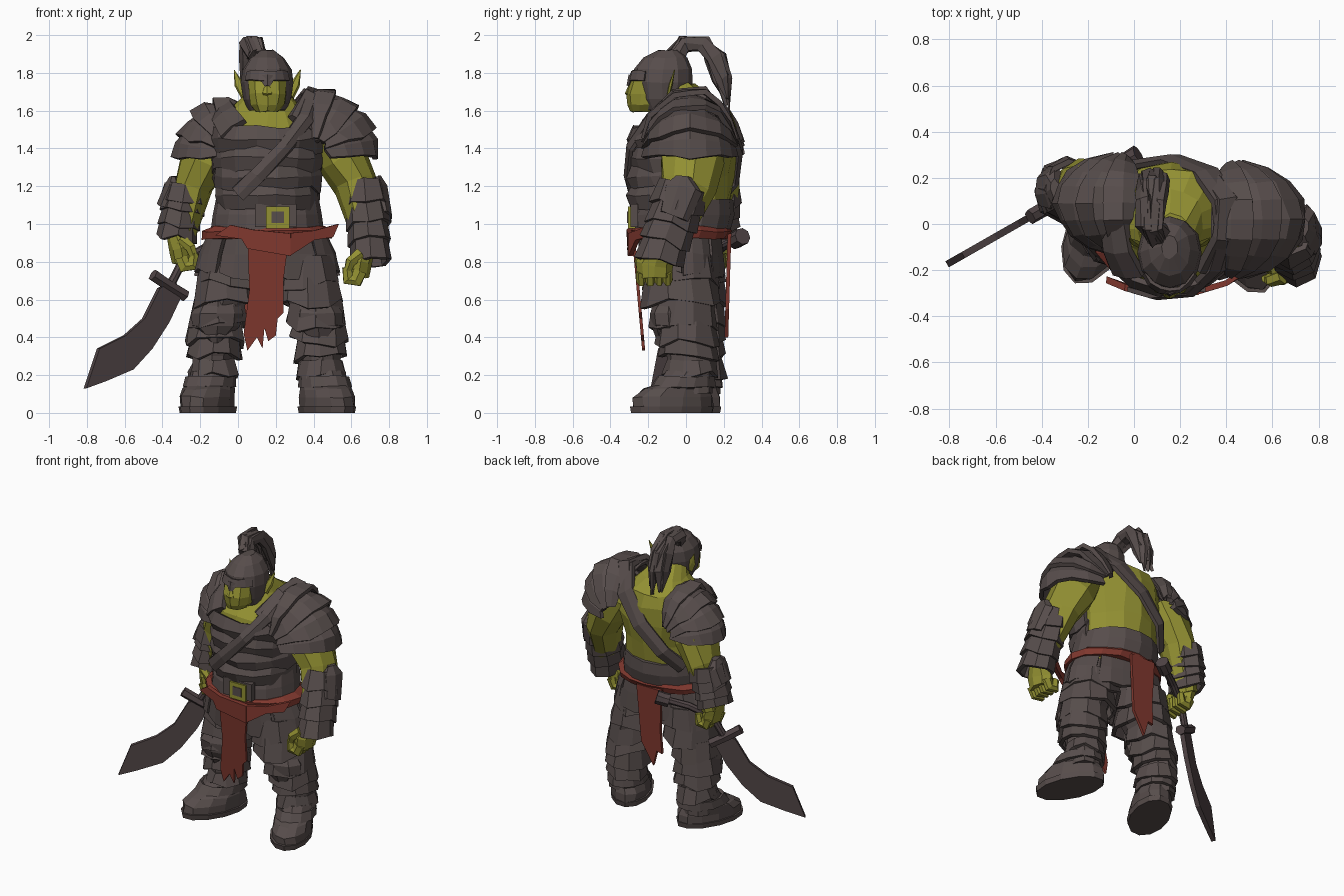
import bpy, bmesh, random
from math import sin, cos, radians, sqrt
from mathutils import Vector

random.seed(4)
if "Cube" in bpy.data.objects:
    bpy.data.objects.remove(bpy.data.objects["Cube"], do_unlink=True)


def material(name, rgb):
    m = bpy.data.materials.new(name)
    m.use_nodes = True
    m.diffuse_color = (*rgb, 1)
    m.node_tree.nodes["Principled BSDF"].inputs["Base Color"].default_value = (*rgb, 1)
    return m


ARMOUR = material("dark armour", (.095, .074, .071))
SKIN = material("green skin", (.29, .28, .032))
CLOTH = material("red cloth", (.22, .04, .028))
STEEL = material("dark steel", (.08, .058, .06))
CX = .155  # body centre


def build(name, mat, verts, faces, thick=0):
    me = bpy.data.meshes.new(name)
    me.from_pydata(verts, [], faces)
    me.materials.append(mat)
    bm = bmesh.new()
    bm.from_mesh(me)
    bmesh.ops.recalc_face_normals(bm, faces=bm.faces)
    bm.to_mesh(me)
    bm.free()
    ob = bpy.data.objects.new(name, me)
    bpy.context.collection.objects.link(ob)
    if thick:
        sol = ob.modifiers.new("thickness", "SOLIDIFY")
        sol.thickness, sol.offset = thick, 0
    return ob


def tube(name, mat, stations, ref=(0, -1, 0), arc=180, mid=0, n=10,
         jag=0, flat=False, thick=0, wob=.006):
    """Faceted loft through (x, y, z, radius along ref, radius across)."""
    pts = [Vector(s[:3]) for s in stations]
    closed = arc >= 180
    cols = n if closed else n + 1
    verts, faces = [], []
    for i, s in enumerate(stations):
        d = Vector((0, 0, 1)) if flat else \
            (pts[min(i + 1, len(pts) - 1)] - pts[max(i - 1, 0)]).normalized()
        r = Vector(ref) if ref else pts[i] - Vector((CX, 0, 1.3))
        u = (r - r.dot(d) * d).normalized()
        v = d.cross(u)
        for j in range(cols):
            a = radians(mid - arc + 2 * arc * j / n)
            p = pts[i] + u * cos(a) * s[3] + v * sin(a) * s[4]
            p += Vector([random.uniform(-wob, wob) for _ in range(3)])
            if jag and i == len(pts) - 1:
                p += (pts[-1] - pts[-2]).normalized() * random.uniform(-jag, jag)
            verts.append(p)
    for i in range(len(pts) - 1):
        for j in range(n):
            k = (j + 1) % cols
            faces.append((i * cols + j, i * cols + k, (i + 1) * cols + k, (i + 1) * cols + j))
    if closed and not thick:
        faces += [tuple(range(cols)), tuple(range(len(verts) - cols, len(verts)))]
    return build(name, mat, verts, faces, thick)


def slab(name, mat, outline, depth, thick):
    return build(name, mat, [(x, depth(x, z), z) for x, z in outline],
                 [tuple(range(len(outline)))], thick)


def box(name, mat, c, size):
    return tube(name, mat, [(c[0], c[1], c[2] + k * size[2] / 2, size[1] * .707, size[0] * .707)
                            for k in (-1, 1)], mid=45, n=4, flat=True, wob=0)


def mix(a, b, t):
    return [p + (q - p) * t for p, q in zip(a, b)]


# Torso, bare at the back and neck
tube("torso", SKIN, [(CX, -.02, .9, .2, .29), (CX, 0, 1.12, .23, .26), (CX, 0, 1.25, .25, .27),
                     (CX, 0, 1.4, .27, .3), (CX, .01, 1.52, .255, .27), (CX, .035, 1.6, .205, .21),
                     (CX, .01, 1.66, .14, .15), (CX, -.06, 1.74, .1, .1)], n=14, flat=True, wob=.009)

# Overlapping breastplate bands
for i in range(4):
    z = 1.51 - i * .1
    w = .305 - i * .013
    tube(f"chest_band_{i + 1}", ARMOUR, [(CX, -.005, z, .27, w - .01),
                                         (CX, -.015, z - .06, .288, w),
                                         (CX, -.005, z - .13, .275, w - .01)],
         arc=100, n=9, flat=True, jag=.02, thick=.025, wob=.009)

# Shoulder sash, front and back
tube("diagonal_strap", ARMOUR, [(.0, -.28, 1.16, .02, .045), (.1, -.31, 1.25, .02, .045),
                                (.25, -.295, 1.41, .02, .045), (.36, -.19, 1.56, .025, .05),
                                (.4, -.06, 1.66, .03, .06), (.39, .1, 1.67, .03, .07),
                                (.31, .22, 1.57, .025, .075), (.16, .28, 1.4, .022, .06),
                                (.0, .255, 1.24, .02, .055), (-.09, .16, 1.12, .02, .05)],
     ref=None, n=6)
tube("left_collar", ARMOUR, [(.33, -.2, 1.53, .03, .08), (.41, -.06, 1.66, .04, .08),
                             (.42, .1, 1.68, .04, .08), (.34, .2, 1.54, .03, .07)], ref=None, n=6)
tube("right_collar", ARMOUR, [(-.02, -.215, 1.5, .03, .09), (-.07, -.11, 1.57, .035, .08),
                              (-.085, .02, 1.6, .04, .08), (-.08, .14, 1.58, .04, .08),
                              (-.05, .23, 1.48, .03, .06)], ref=None, n=6)


# Fan-shaped shoulder plates
def pauldron(side, s, c, r, ry):
    for k in range(4):
        verts, faces, cols = [], [], 9
        for e in range(3):
            phi = radians(-12 + k * 25 + e * 16)
            rad = r * (.93, 1.02, 1.07)[e]
            for j in range(cols):
                a = radians(-77 + 154 * j / (cols - 1))
                out = rad * cos(a) + random.uniform(-.015, .015)
                verts.append((c[0] + s * out * sin(phi), c[1] + ry * rad / r * sin(a),
                              c[2] + out * cos(phi) + (e == 2) * random.uniform(-.025, .01)))
        for e in range(2):
            for j in range(cols - 1):
                q = e * cols + j
                faces.append((q, q + 1, q + cols + 1, q + cols))
        build(f"{side}_shoulder_plate_{k + 1}", ARMOUR, verts, faces, .028)


pauldron("left", 1, (.4, .02, 1.38), .32, .235)
pauldron("right", -1, (-.03, .09, 1.37), .285, .2)

# Arms, bracers and hands
arms = {"left": (1, [(.46, .04, 1.47, .14, .12), (.55, .03, 1.34, .17, .135), (.62, .01, 1.2, .15, .115),
                     (.7, -.13, .84, .08, .07)],
                 (.672, -.015, 1.2), (.705, -.14, .8), (.645, -.165, .79)),
        "right": (-1, [(-.11, .12, 1.46, .13, .11), (-.17, .13, 1.34, .15, .135), (-.235, .15, 1.2, .13, .11),
                       (-.31, .14, .88, .08, .07)],
                  (-.275, .155, 1.2), (-.325, .14, .92), (-.3, .12, .865))}
for side, (s, limb, top, low, hand) in arms.items():
    tube(f"{side}_arm", SKIN, limb, n=9, wob=.01)
    for i in range(4):
        a, b = mix(top, low, i * .23), mix(top, low, i * .23 + .31)
        k = .118 - .004 * i
        tube(f"{side}_bracer_{i + 1}", ARMOUR, [(*a, k * 1.02, k * .82), (*b, k * 1.15, k * .95)],
             n=8, jag=.018, thick=.025)
    # elbow cap on the outside
    tube(f"{side}_elbow_guard", ARMOUR, [(top[0] + s * .065, top[1], top[2] + .05, .04, .02),
                                         (top[0] + s * .07, top[1], top[2] - .01, .1, .05),
                                         (low[0] + s * .07, mix(top, low, .4)[1], mix(top, low, .4)[2], .08, .04)],
         n=7)
    x, y, z = hand
    tube(f"{side}_palm", SKIN, [(x + s * .03, y + .02, z + .08, .07, .055), (x, y, z, .095, .06),
                                (x - s * .01, y, z - .07, .09, .055)], n=8)
    for f in range(4):
        fy = y - .072 + f * .047
        tube(f"{side}_finger_{f + 1}", SKIN, [(x, fy, z - .04, .026, .04), (x - s * .02, fy, z - .09, .026, .04),
                                              (x - s * .06, fy, z - .085, .025, .035),
                                              (x - s * .07, fy, z - .02, .022, .025)], n=6, wob=.003)
    tube(f"{side}_thumb", SKIN, [(x, y - .06, z + .05, .035, .035), (x - s * .05, y - .08, z + .01, .03, .03),
                                 (x - s * .07, y - .07, z - .05, .02, .02)], n=6, wob=.003)

# Head, helmet and ears
tube("helmet", ARMOUR, [(CX, -.12, 1.6, .11, .1), (CX, -.125, 1.66, .145, .125), (CX, -.125, 1.75, .16, .14),
                        (CX, -.12, 1.82, .155, .13), (CX, -.11, 1.88, .115, .09), (CX, -.1, 1.92, .05, .035)],
     n=12, flat=True, wob=.003)
tube("face", SKIN, [(CX, -.225, 1.595, .07, .06), (CX, -.21, 1.63, .1, .095), (CX, -.205, 1.69, .11, .105),
                    (CX, -.205, 1.76, .085, .105)], n=10, flat=True, wob=.004)
tube("helmet_brow", ARMOUR, [(CX, -.14, 1.81, .145, .12), (CX, -.14, 1.76, .162, .13)],
     arc=60, n=6, flat=True, thick=.015, wob=.003)
tube("nose_guard", ARMOUR, [(CX, -.285, 1.785, .02, .05), (CX, -.305, 1.73, .01, .015)], n=4, wob=0)
tube("nose", SKIN, [(CX, -.295, 1.735, .01, .015), (CX, -.308, 1.69, .015, .03), (CX, -.295, 1.675, .01, .02)],
     n=6, wob=.002)
for s in (-1, 1):
    tube("left_ear" if s > 0 else "right_ear", SKIN,
         [(CX + s * .115, -.095, 1.68, .01, .03), (CX + s * .15, -.08, 1.74, .01, .026),
          (CX + s * .175, -.06, 1.815, .002, .002)], n=5, wob=.002)

# Ponytail
tail = [(.1, -.05, 1.89), (.07, .0, 1.955), (.075, .08, 1.955), (.08, .155, 1.88), (.08, .195, 1.77), (.08, .21, 1.61)]
for k in range(5):
    o = Vector((-.022, 0, 0)) * (k - 2)
    tube(f"ponytail_lock_{k + 1}", ARMOUR,
         [(*(Vector(p) + o * (.6 + .1 * i) + Vector((0, random.uniform(-.02, .02), random.uniform(0, .09) * (i == 5)))),
           r * .7, r) for i, (p, r) in enumerate(zip(tail, (.045, .045, .042, .046, .042, .008)))],
         ref=(1, 0, 0), n=6, wob=.009)

# Belt, buckle and waist cloth
tube("belt", ARMOUR, [(CX, 0, 1.13, .25, .275), (CX, -.01, 1.05, .268, .29), (CX, -.025, .96, .26, .3)],
     n=16, flat=True, wob=.004)
box("buckle_backing", ARMOUR, (.2, -.275, 1.045), (.22, .04, .12))
box("buckle", SKIN, (.21, -.288, 1.035), (.125, .04, .115))
box("buckle_centre", ARMOUR, (.21, -.308, 1.035), (.065, .008, .06))
tube("waist_cloth", CLOTH, [(CX, -.025, .985, .255, .305), (CX, -.025, .96, .268, .345), (CX, -.03, .92, .25, .345)],
     n=16, flat=True, wob=.006)


def round_hips(x, z):
    return -.03 - .275 * sqrt(1 - ((x - CX) / .43) ** 2)


slab("front_drape", CLOTH, [(-.12, .94), (-.04, .995), (.08, .97), (.28, .95), (.28, .83), (.05, .87), (.02, .92)],
     round_hips, .03)
slab("left_hip_drape", CLOTH, [(.26, .95), (.4, .965), (.53, 1.0), (.5, .93), (.4, .915), (.27, .83)],
     round_hips, .025)
slab("front_hanging_cloth", CLOTH, [(.05, .93), (.06, .65), (.03, .42), (.05, .33), (.1, .4), (.13, .34), (.14, .45),
                                    (.16, .38), (.2, .41), (.21, .5), (.24, .53), (.24, .7), (.27, .93)],
     lambda x, z: -.224 - .09 * (z - .33), .016)
slab("back_hanging_cloth", CLOTH, [(.03, .95), (.04, .65), (.03, .5), (.07, .51), (.1, .4), (.14, .47), (.19, .55),
                                   (.22, .95)], lambda x, z: .215 + .03 * (z - .45), .02)

# Hip plates hanging below the belt
for j in range(8):
    a = 22.5 + 45 * j
    tube(f"hip_plate_{j + 1}", ARMOUR, [(CX, -.03, .93, .205, .31), (CX, -.025, .84, .208, .345),
                                        (CX, -.02, .73, .21, .37)],
         arc=21, mid=a, n=3, flat=True, jag=.03, thick=.028)

# Legs with stacked plates, knee guards and splayed boots
for side, s, dy in (("left", 1, -.02), ("right", -1, .02)):
    def at(d, y, z, ry, rx):
        return (CX + s * d, y + dy, z, ry, rx)
    toe = (s * .4, -.92, 0)
    tube(f"{side}_leg", ARMOUR, [at(.15, -.02, .92, .18, .145), at(.2, 0, .7, .18, .15), at(.265, .02, .5, .15, .12),
                                 at(.29, .04, .3, .12, .105), at(.3, .05, .1, .11, .1)], n=10, flat=True)
    # stack: offset, y, top, bottom, depth, width
    for i, (d, y, t, b, ry, rx) in enumerate(((.195, -.01, .83, .68, .185, .165), (.215, -.01, .72, .58, .19, .168),
                                              (.26, .01, .6, .46, .16, .14), (.275, .025, .48, .37, .15, .138),
                                              (.28, .03, .4, .29, .14, .13), (.285, .045, .28, .19, .13, .115))):
        tube(f"{side}_leg_plate_{i + 1}", ARMOUR, [at(d, y, t, ry * .92, rx * .9), at(d, y, b, ry * 1.06, rx * 1.08)],
             n=10, jag=.03, flat=True, thick=.025, wob=.008)
    tube(f"{side}_knee_guard", ARMOUR, [at(.255, -.07, .61, .06, .09), at(.265, -.075, .53, .1, .135),
                                        at(.27, -.07, .46, .095, .13), at(.27, -.06, .37, .07, .03)], n=8, flat=True)
    tube(f"{side}_boot", ARMOUR, [at(.315, -.05, .03, .232, .125), at(.315, -.05, .085, .228, .127),
                                  at(.31, -.03, .125, .19, .122), at(.3, .015, .155, .15, .118),
                                  at(.295, .04, .22, .13, .115)], ref=toe, n=12, flat=True)
    tube(f"{side}_boot_sole", ARMOUR, [at(.315, -.055, 0, .235, .128), at(.315, -.055, .035, .242, .135)],
         ref=toe, n=12, flat=True, wob=0)
    tube(f"{side}_boot_strap", ARMOUR, [at(.3, .02, .19, .145, .118), at(.305, .005, .135, .172, .125)],
         ref=toe, n=12, flat=True, thick=.02, wob=.003)


# Curved sword held behind the right hip
def lean(x, z):
    return .287 + .57 * x


slab("sword_blade", STEEL, [(-.42, .66), (-.5, .5), (-.6, .41), (-.74, .34), (-.77, .25), (-.81, .13), (-.7, .17),
                            (-.56, .23), (-.46, .34), (-.37, .48), (-.3, .63), (-.34, .7)], lean, .03)


def hilt(name, ends, r, n=8):
    tube(name, STEEL, [(x, lean(x, z), z, r, r) for x, z in ends], n=n, wob=.002)


hilt("sword_grip", [(-.36, .67), (-.29, .81), (-.16, .88), (-.02, .92)], .024)
hilt("sword_guard", [(-.45, .73), (-.36, .67), (-.28, .62)], .033, 6)
hilt("sword_pommel", [(-.05, .91), (-.02, .92), (.02, .935)], .045)
